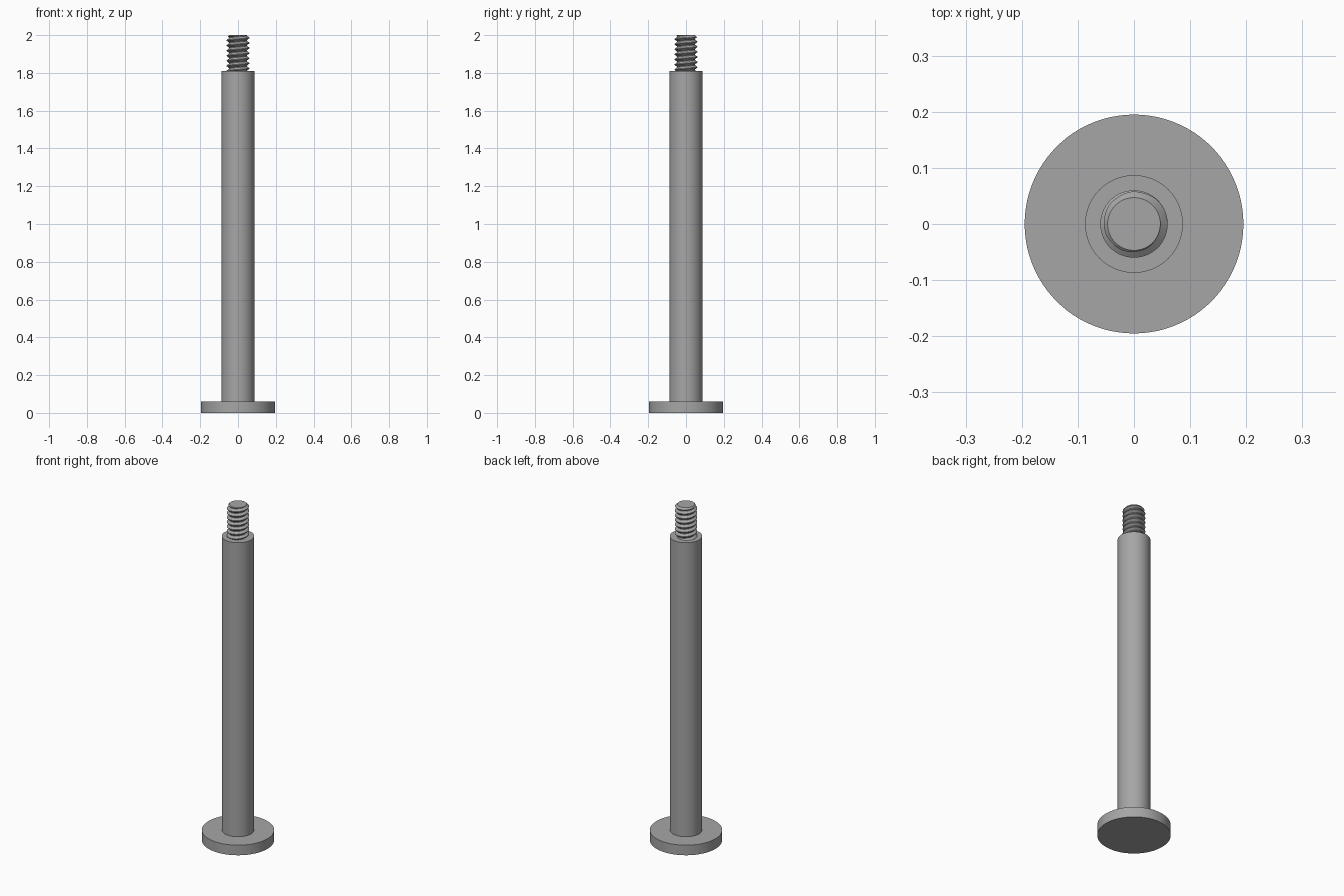
import bpy, bmesh, math

if "Cube" in bpy.data.objects:
    bpy.data.objects.remove(bpy.data.objects["Cube"])

SIDES = 96
HEAD_R, SHAFT_R = 0.195, 0.087
HEAD_TOP, SHAFT_TOP, TIP = 0.06, 1.81, 2.0
ROOT_R, CREST_R, PITCH = 0.047, 0.06, 0.027

steel = bpy.data.materials.new("steel grey")
steel.diffuse_color = (0.38, 0.38, 0.38, 1)
steel.use_nodes = True
steel.node_tree.nodes["Principled BSDF"].inputs["Base Color"].default_value = steel.diffuse_color


def finish(bm, name, angle):
    bmesh.ops.remove_doubles(bm, verts=bm.verts, dist=1e-5)
    bmesh.ops.recalc_face_normals(bm, faces=bm.faces)
    mesh = bpy.data.meshes.new(name)
    bm.to_mesh(mesh)
    bm.free()
    mesh.materials.append(steel)
    obj = bpy.data.objects.new(name, mesh)
    bpy.context.collection.objects.link(obj)
    bpy.ops.object.select_all(action='DESELECT')
    obj.select_set(True)
    bpy.context.view_layer.objects.active = obj
    bpy.ops.object.shade_smooth_by_angle(angle=math.radians(angle))
    return obj


def lathe(name, profile):
    """Revolve (radius, z) points around the z axis."""
    bm = bmesh.new()
    verts = [bm.verts.new((r, 0, z)) for r, z in profile]
    edges = [bm.edges.new(pair) for pair in zip(verts, verts[1:])]
    bmesh.ops.spin(bm, geom=verts + edges, cent=(0, 0, 0), axis=(0, 0, 1),
                   angle=2 * math.pi, steps=SIDES)
    return finish(bm, name, 30)


# Flat round head and plain shaft
lathe("head", [(0, 0), (HEAD_R, 0), (HEAD_R, HEAD_TOP), (SHAFT_R, HEAD_TOP)])
lathe("shaft", [(SHAFT_R, HEAD_TOP), (SHAFT_R, SHAFT_TOP), (ROOT_R - 0.001, SHAFT_TOP)])


# Helical thread with a chamfered tip
def thread_radius(z, turn):
    f = ((z - SHAFT_TOP) / PITCH - turn) % 1.0
    ridge = min(1.0, max(0.0, (0.4375 - abs(f - 0.5)) / 0.375))
    r = ROOT_R + (CREST_R - ROOT_R) * ridge
    return min(r, ROOT_R + TIP - z)


STEPS = 16                      # rows per pitch
rows = STEPS * (math.ceil((TIP - SHAFT_TOP) / PITCH) + 1)
bm = bmesh.new()
grid = []
for j in range(SIDES):
    turn = j / SIDES
    a = 2 * math.pi * turn
    column = []
    for k in range(rows + STEPS + 1):
        z = SHAFT_TOP + PITCH * (k / STEPS - 1 + turn)
        z = min(TIP, max(SHAFT_TOP, z))
        r = thread_radius(z, turn)
        column.append(bm.verts.new((r * math.cos(a), r * math.sin(a), z)))
    grid.append(column)
for j in range(SIDES):
    shift = STEPS if j == SIDES - 1 else 0     # helix seam climbs one pitch
    here, there = grid[j], grid[(j + 1) % SIDES]
    for k in range(rows):
        bm.faces.new((here[k], there[k + shift], there[k + shift + 1], here[k + 1]))
# Flat end cap on the tip
cap = []
for j in range(SIDES):
    a = 2 * math.pi * j / SIDES
    cap.append(bm.verts.new((ROOT_R * math.cos(a), ROOT_R * math.sin(a), TIP)))
bm.faces.new(cap)
finish(bm, "thread", 25)
